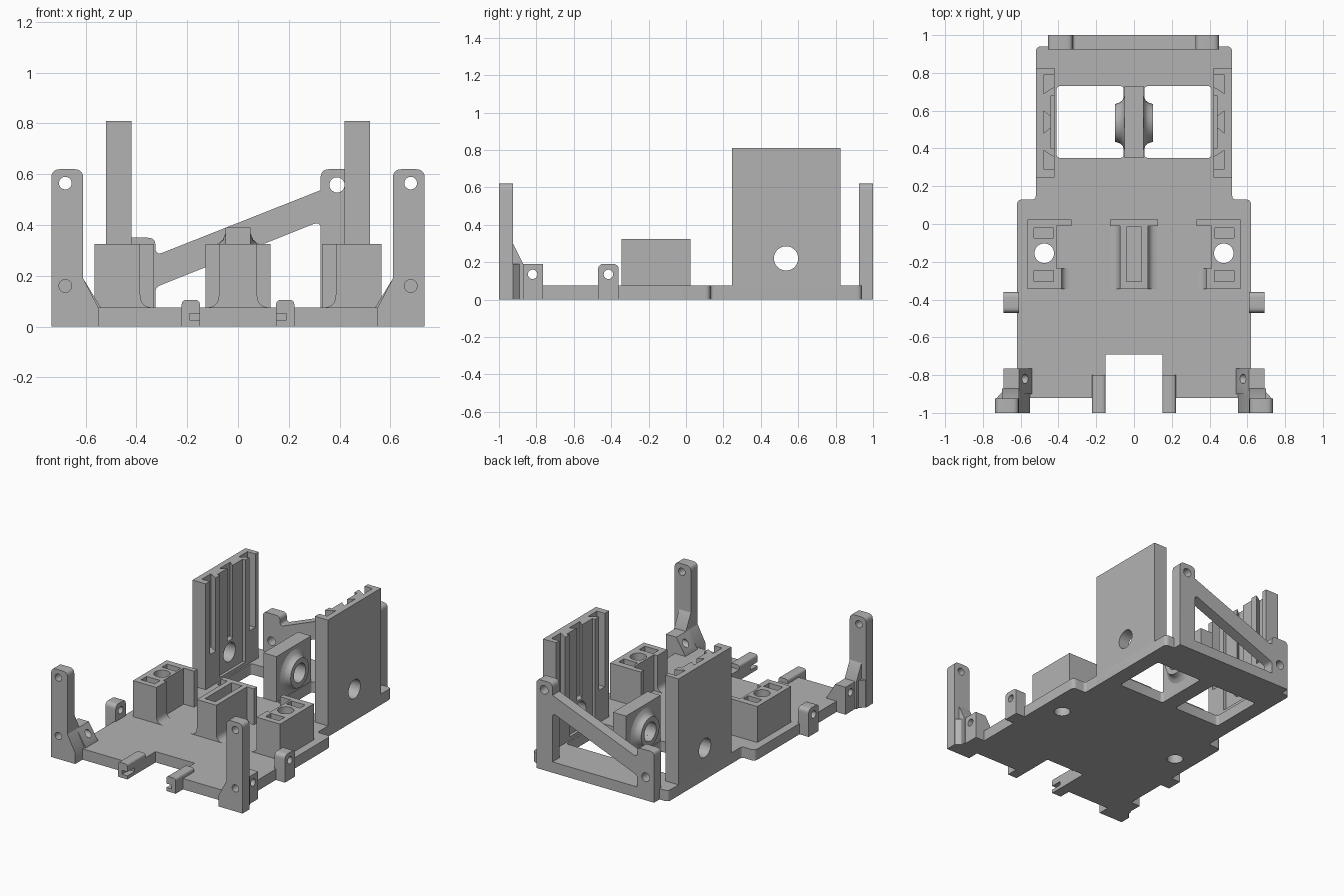
import bpy, bmesh, math
from mathutils import Vector

if "Cube" in bpy.data.objects:
    bpy.data.objects.remove(bpy.data.objects["Cube"])

grey = bpy.data.materials.new("plain grey")
grey.use_nodes = True
grey.diffuse_color = (0.45, 0.45, 0.45, 1)
grey.node_tree.nodes["Principled BSDF"].inputs["Base Color"].default_value = (0.45, 0.45, 0.45, 1)

AXES = {"x": lambda u, v, w: (w, u, v), "y": lambda u, v, w: (u, w, v), "z": lambda u, v, w: (u, v, w)}
BASE = 0.075


def rounded(points):
    """Replace each corner (u, v, radius) by a short curve."""
    out = []
    for i, p in enumerate(points):
        c = Vector(p[:2])
        if len(p) < 3:
            out.append(c)
            continue
        a = (Vector(points[i - 1][:2]) - c).normalized() * p[2]
        b = (Vector(points[(i + 1) % len(points)][:2]) - c).normalized() * p[2]
        for k in range(6):
            t = k / 5
            out.append(c + a * (1 - t) ** 2 + b * t ** 2)
    return out


def add_object(name, bm, side):
    for v in bm.verts:
        v.co.x *= side
    bmesh.ops.recalc_face_normals(bm, faces=bm.faces)
    mesh = bpy.data.meshes.new(name)
    bm.to_mesh(mesh)
    bm.free()
    mesh.materials.append(grey)
    ob = bpy.data.objects.new(name, mesh)
    bpy.context.collection.objects.link(ob)
    return ob


def prism(name, axis, points, lo, hi, side=1):
    bm = bmesh.new()
    place = AXES[axis]
    outline = rounded(points)
    ends = [[bm.verts.new(place(p[0], p[1], w)) for p in outline] for w in (lo, hi)]
    for ring in ends:
        bm.faces.new(ring)
    for i in range(len(outline)):
        bm.faces.new((ends[0][i - 1], ends[0][i], ends[1][i], ends[1][i - 1]))
    return add_object(name, bm, side)


def rect(u0, u1, v0, v1, low=None, top=None):
    corner = lambda u, v, r: (u, v, r) if r else (u, v)
    return [corner(u0, v0, low), corner(u1, v0, low), corner(u1, v1, top), corner(u0, v1, top)]


def rod(axis, u, v, r, lo, hi, side=1, n=32):
    circle = [(u + r * math.cos(k * math.tau / n), v + r * math.sin(k * math.tau / n)) for k in range(n)]
    return prism("cutter", axis, circle, lo, hi, side)


def cut(ob, *cutters):
    """Subtract the cutters, bake the result and remove them."""
    for c in cutters:
        mod = ob.modifiers.new("cut", "BOOLEAN")
        mod.operation, mod.solver, mod.object = "DIFFERENCE", "EXACT", c
    dg = bpy.context.evaluated_depsgraph_get()
    dg.update()
    mesh = bpy.data.meshes.new_from_object(ob.evaluated_get(dg))
    ob.modifiers.clear()
    ob.data = mesh
    for c in cutters:
        bpy.data.objects.remove(c)
    return ob


def hole_z(side):
    return rod("z", 0.475, -0.155, 0.052, -0.1, 0.5, side)


# Base plate with front notch, two windows and screw holes
half = [(0.15, -0.69), (0.15, -0.92), (0.62, -0.92, 0.03), (0.62, 0.13, 0.03),
        (0.52, 0.13, 0.02), (0.52, 0.94, 0.03)]
outline = half + [(-p[0], *p[1:]) for p in reversed(half)]
window = rect(0.055, 0.41, 0.35, 0.73, 0.02, 0.02)
plate = prism("base_plate", "z", outline, 0, BASE)
cut(plate, *[c for s in (1, -1) for c in (prism("cutter", "z", window, -0.1, 0.2, s), hole_z(s))])

for side, word in ((1, "left"), (-1, "right")):
    # Tall side wall with axle hole and vertical guide grooves
    wall = prism(word + "_wall", "x", rect(0.245, 0.825, 0, 0.81), 0.42, 0.52, side)
    cutters = [prism("cutter", "z", rect(0.4, 0.44, 0.4, 0.68), 0.1, 0.9, side),
               rod("x", 0.535, 0.22, 0.065, 0.3, 0.6, side)]
    grooves = ([(0.4, 0.29), (0.48, 0.29), (0.48, 0.39), (0.4, 0.34)],
               [(0.4, 0.79), (0.48, 0.79), (0.48, 0.69), (0.4, 0.74)],
               [(0.43, 0.52), (0.48, 0.48), (0.48, 0.6), (0.43, 0.56)])
    cutters += [prism("cutter", "z", g, 0.3, 0.9, side) for g in grooves]
    cut(wall, *cutters)

    # Mounting block with pockets and a screw hole
    plan = [(0.565, 0.025), (0.33, 0.025), (0.33, -0.01), (0.41, -0.01), (0.41, -0.235),
            (0.385, -0.235), (0.385, -0.345), (0.565, -0.345)]
    block = prism(word + "_mounting_block", "z", plan, 0.03, 0.325, side)
    pockets = [prism("cutter", "z", rect(0.425, 0.53, a, b), 0.12, 0.4, side)
               for a, b in ((-0.305, -0.245), (-0.075, -0.02))]
    cut(block, hole_z(side), *pockets)
    foot = [(0.41, BASE), (0.33, BASE), (0.385, BASE, 0.05), (0.385, 0.14), (0.41, 0.14)]
    prism(word + "_block_foot", "y", foot, -0.345, -0.235, side)

    # Front post with holes, rear wedge and sloped bracket
    post = prism(word + "_front_post", "y", rect(0.61, 0.735, 0, 0.62, None, 0.035), -1, -0.925, side)
    cut(post, rod("y", 0.68, 0.565, 0.025, -1.1, -0.8, side), rod("y", 0.68, 0.16, 0.025, -1.1, -0.94, side))
    prism(word + "_post_wedge", "x", [(-0.93, 0), (-0.93, 0.31), (-0.87, 0.19), (-0.87, 0)], 0.61, 0.7, side)
    prism(word + "_post_gusset", "z", [(0.61, -0.93), (0.735, -0.93), (0.69, -0.88), (0.61, -0.88)], 0, 0.19, side)
    slope = [(0.54, 0), (0.54, BASE), (0.61, 0.19), (0.69, 0.19), (0.69, 0)]
    bracket = prism(word + "_front_bracket", "y", slope, -0.9, -0.765, side)
    cut(bracket, rod("x", -0.82, 0.135, 0.025, 0.4, 0.8, side))
    prism(word + "_front_gusset", "y", [(0.55, 0), (0.55, BASE), (0.61, 0.19), (0.62, 0)], -1, -0.9, side)

    # Side lug
    lug = prism(word + "_side_lug", "x", rect(-0.47, -0.36, 0, 0.19, None, 0.03), 0.61, 0.69, side)
    cut(lug, rod("x", -0.415, 0.135, 0.025, 0.4, 0.8, side))

    # Slotted front rail
    rail = prism(word + "_front_rail", "y", rect(0.15, 0.222, 0, 0.105, None, 0.02), -1, -0.8, side)
    cut(rail, prism("cutter", "y", rect(0.1, 0.19, 0.025, 0.052), -1.1, -0.7, side))

# Centre socket: flared hollow body with a back flange
flare = [(0.125, BASE), (0.075, BASE, 0.05), (0.075, 0.325)]
body = [(-p[0], *p[1:]) for p in flare] + flare[::-1]
socket = prism("centre_socket", "y", body, -0.345, 0.0)
cut(socket, prism("cutter", "z", rect(-0.04, 0.04, -0.305, -0.015), 0.1, 0.4))
prism("centre_socket_flange", "y", rect(-0.128, 0.128, 0.03, 0.325), -0.01, 0.025)

# Axle support with a flared boss on both sides
support = prism("axle_support", "x", rect(0.35, 0.73, 0, 0.39), -0.05, 0.05)
cut(support, rod("x", 0.535, 0.22, 0.065, -0.2, 0.2))
profile = [(0.05, 0.065), (0.05, 0.145), (0.06, 0.122), (0.075, 0.108), (0.1, 0.1), (0.1, 0.065)]
for side, word in ((1, "left"), (-1, "right")):
    bm = bmesh.new()
    rings = []
    for k in range(40):
        a = k * math.tau / 40
        rings.append([bm.verts.new((x, 0.535 + r * math.cos(a), 0.22 + r * math.sin(a))) for x, r in profile])
    for k in range(40):
        for j in range(len(profile)):
            bm.faces.new((rings[k - 1][j - 1], rings[k - 1][j], rings[k][j], rings[k][j - 1]))
    add_object(word + "_axle_boss", bm, side)

# Rear frame with a tall post, a short post and a diagonal brace
frame_outline = [(-0.455, 0), (0.45, 0), (0.45, 0.62, 0.035), (0.325, 0.62, 0.035), (0.325, 0.537),
                 (-0.325, 0.28, 0.03), (-0.325, 0.35, 0.03), (-0.455, 0.35, 0.03)]
frame = prism("rear_frame", "y", frame_outline, 0.925, 1)
opening = [(-0.325, BASE), (0.325, BASE), (0.325, 0.415, 0.03), (-0.325, 0.155, 0.02)]
cut(frame, prism("cutter", "y", opening, 0.8, 1.1), rod("y", 0.39, 0.558, 0.03, 0.8, 1.1),
    rod("y", -0.39, 0.16, 0.03, 0.8, 1.1))

# Keep corners crisp and curves smooth
bpy.ops.object.select_all(action="DESELECT")
for ob in bpy.context.collection.objects:
    if ob.type == "MESH":
        ob.select_set(True)
        bpy.context.view_layer.objects.active = ob
bpy.ops.object.shade_smooth_by_angle(angle=math.radians(35))
